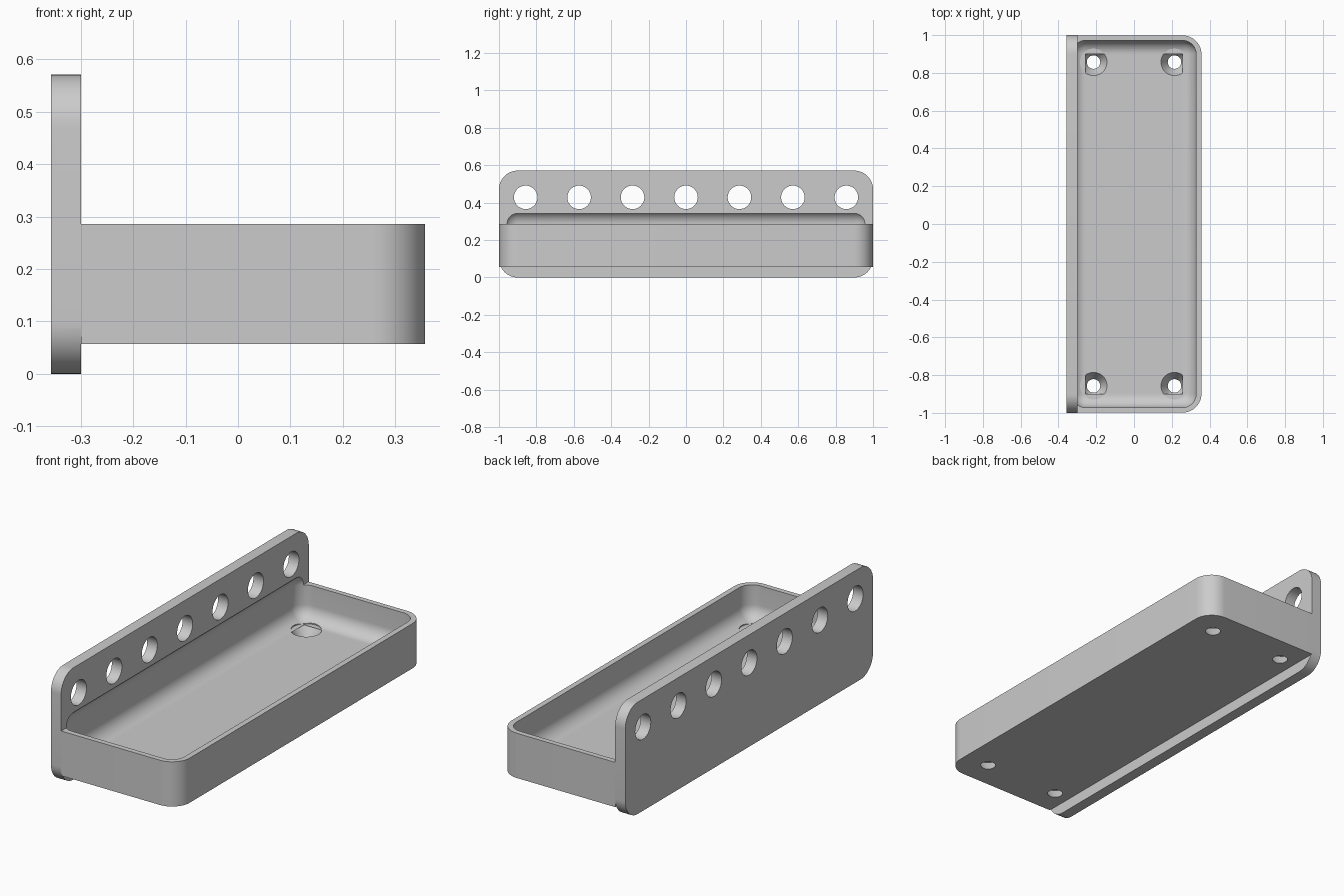
import bpy, bmesh, math
from mathutils import Matrix, Vector

default = bpy.data.objects.get("Cube")
if default:
    bpy.data.objects.remove(default, do_unlink=True)

grey = bpy.data.materials.new("plain grey")
grey.use_nodes = True
COLOUR = (0.6, 0.6, 0.6, 1)
grey.diffuse_color = COLOUR
grey.node_tree.nodes["Principled BSDF"].inputs["Base Color"].default_value = COLOUR

MM = 1 / 35          # the part is laid out on a millimetre grid
SEGMENTS = 12


def to_object(name, bm):
    bmesh.ops.recalc_face_normals(bm, faces=bm.faces)
    mesh = bpy.data.meshes.new(name)
    bm.to_mesh(mesh)
    bm.free()
    mesh.materials.append(grey)
    obj = bpy.data.objects.new(name, mesh)
    bpy.context.collection.objects.link(obj)
    return obj


def rounded_box(name, low, high, radius, wants_edge):
    """Box between two corners, rounded on the edges picked by wants_edge(direction, middle)."""
    low, high = Vector(low) * MM, Vector(high) * MM
    bm = bmesh.new()
    bmesh.ops.create_cube(bm, size=1)
    bmesh.ops.scale(bm, vec=high - low, verts=bm.verts)
    bmesh.ops.translate(bm, vec=(low + high) / 2, verts=bm.verts)
    edges = []
    for e in bm.edges:
        a, b = (v.co for v in e.verts)
        if wants_edge((b - a).normalized(), (a + b) / 2):
            edges.append(e)
    bmesh.ops.bevel(bm, geom=edges, offset=radius * MM, segments=SEGMENTS,
                    profile=0.5, affect='EDGES', clamp_overlap=True)
    return to_object(name, bm)


def cone(bm, place, turn, r1, r2, depth):
    bmesh.ops.create_cone(bm, cap_ends=True, segments=48, radius1=r1 * MM,
                          radius2=r2 * MM, depth=depth * MM,
                          matrix=Matrix.Translation(Vector(place) * MM) @ turn)


def combine(target, other, operation):
    mod = target.modifiers.new(operation.lower(), 'BOOLEAN')
    mod.operation, mod.solver, mod.object = operation, 'EXACT', other
    bpy.context.view_layer.objects.active = target
    bpy.ops.object.modifier_apply(modifier=mod.name)
    bpy.data.objects.remove(other, do_unlink=True)


# Shallow tray with two rounded outer corners, a hair narrower than the upright plate
tray = rounded_box("tray_with_back_plate", (-10.5, -34.95, 2), (12.5, 34.95, 10), 3.5,
                   lambda d, m: abs(d.z) > 0.9 and m.x > 0)
plate = rounded_box("back_plate", (-12.5, -35, 0), (-10.5, 35, 20), 3.5,
                    lambda d, m: abs(d.x) > 0.9)
combine(tray, plate, 'UNION')

# Hollow with rounded edges all around, biting slightly into the plate
hollow = rounded_box("hollow_cutter", (-11.5, -34, 4), (11.5, 34, 12.5), 2.5,
                     lambda d, m: True)
combine(tray, hollow, 'DIFFERENCE')

# Row of round holes through the plate
bm = bmesh.new()
for i in range(-3, 4):
    cone(bm, (-11.5, 10 * i, 15), Matrix.Rotation(math.pi / 2, 4, 'Y'), 2.2, 2.2, 6)
combine(tray, to_object("plate_hole_cutter", bm), 'DIFFERENCE')

# Countersunk screw holes in the tray floor: bore, sloped seat, clearance above
flat = Matrix.Identity(4)
for part, (z, r1, r2, depth) in {"bore": (2, 1.25, 1.25, 2),
                                 "seat": (3, 1.25, 2.5, 2),
                                 "clearance": (5, 2.5, 2.5, 2)}.items():
    bm = bmesh.new()
    for x in (-7.5, 7.5):
        for y in (-30, 30):
            cone(bm, (x, y, z), flat, r1, r2, depth)
    combine(tray, to_object(part + "_cutter", bm), 'DIFFERENCE')

# Smooth curves with crisp edges
bpy.ops.object.select_all(action='DESELECT')
tray.select_set(True)
bpy.context.view_layer.objects.active = tray
bpy.ops.object.shade_smooth_by_angle(angle=math.radians(30))
